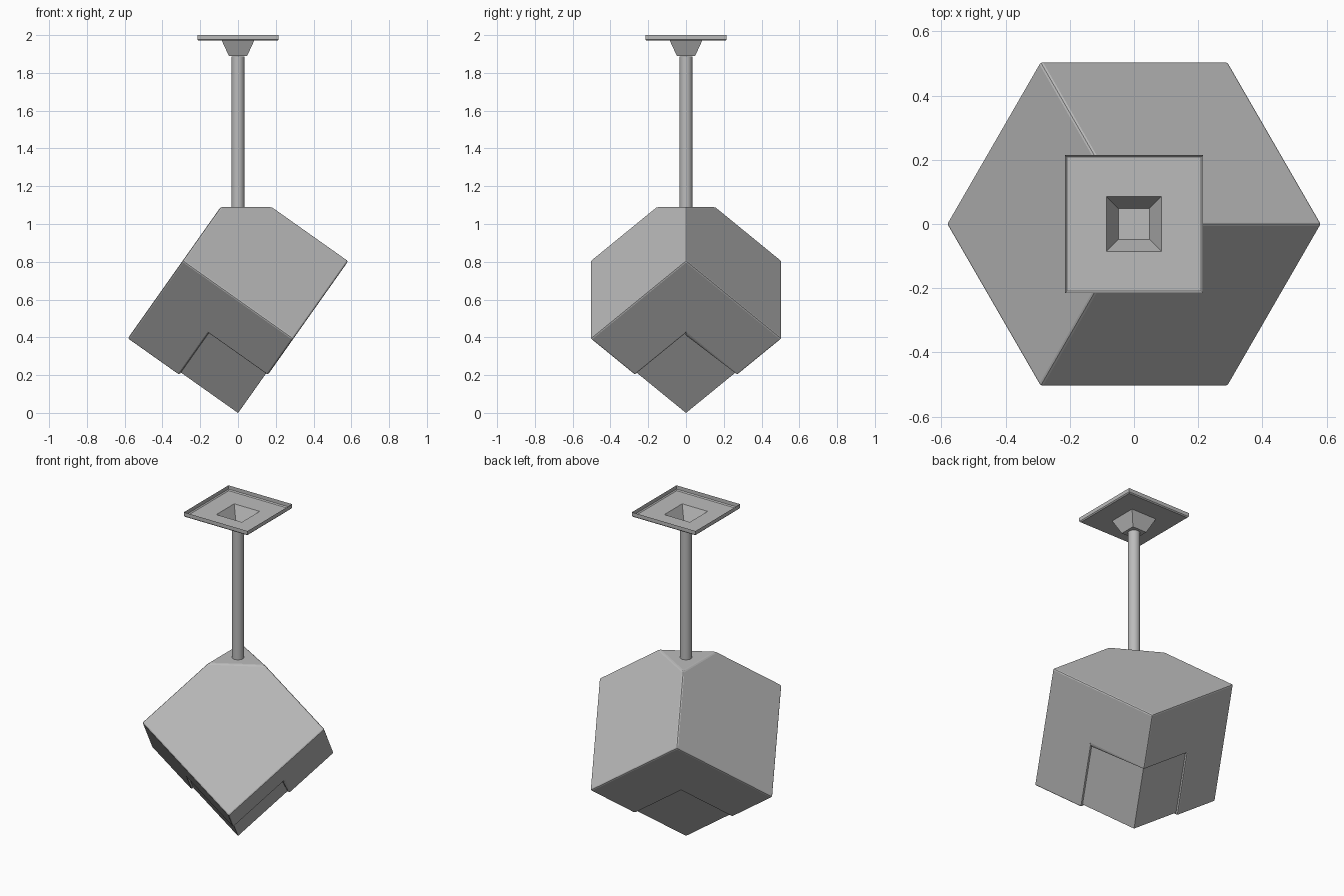
import bpy
import bmesh
from math import cos, sin, radians, sqrt
from mathutils import Matrix, Vector

if "Cube" in bpy.data.objects:
    bpy.data.objects.remove(bpy.data.objects["Cube"])

SIDE = 0.717       # cube edge length
NOTCH = 0.383      # size of the recessed lower corner
RECESS = 0.012     # depth of the recess
BASE_Z = -0.022    # height of the cube's virtual lowest corner
CUT_Z = 1.09       # flat cut across the top corner
ROD_R = 0.034

grey = bpy.data.materials.new("mid_grey")
grey.use_nodes = True
grey.diffuse_color = (0.5, 0.5, 0.5, 1)
grey.node_tree.nodes["Principled BSDF"].inputs["Base Color"].default_value = grey.diffuse_color

# Frame whose three axes are the cube edges rising from the lowest corner
axes = [Vector((cos(radians(t)) * sqrt(2 / 3), sin(radians(t)) * sqrt(2 / 3), 1 / sqrt(3)))
        for t in (180, 300, 60)]
tilt = Matrix.Translation((0, 0, BASE_Z)) @ Matrix(axes).transposed().to_4x4()


def make_object(name, bm):
    bmesh.ops.recalc_face_normals(bm, faces=bm.faces)
    mesh = bpy.data.meshes.new(name)
    bm.to_mesh(mesh)
    bm.free()
    mesh.materials.append(grey)
    obj = bpy.data.objects.new(name, mesh)
    bpy.context.collection.objects.link(obj)
    return obj


def tilted_cube(low, high):
    bm = bmesh.new()
    bmesh.ops.create_cube(bm, size=high - low)
    mid = (low + high) / 2
    bmesh.ops.transform(bm, matrix=tilt @ Matrix.Translation((mid, mid, mid)), verts=bm.verts)
    return bm


def bevel(obj, width):
    mod = obj.modifiers.new("soft_edges", "BEVEL")
    mod.width = width
    mod.segments = 2
    mod.limit_method = 'ANGLE'


# Lamp body: cube on its corner, top corner sliced flat
bm = tilted_cube(0, SIDE)
cut = bmesh.ops.bisect_plane(bm, geom=bm.verts[:] + bm.edges[:] + bm.faces[:],
                             plane_co=(0, 0, CUT_Z), plane_no=(0, 0, 1), clear_outer=True)
rim = [e for e in cut["geom_cut"] if isinstance(e, bmesh.types.BMEdge)]
bmesh.ops.contextual_create(bm, geom=rim)
body = make_object("lamp_body", bm)

# Lower corner removed from the body
cutter = make_object("corner_cutter", tilted_cube(-0.2, NOTCH))
cutter.hide_render = True
cutter.hide_viewport = True
cutter.display_type = 'WIRE'
mod = body.modifiers.new("corner_notch", "BOOLEAN")
mod.operation = 'DIFFERENCE'
mod.solver = 'EXACT'
mod.object = cutter
bevel(body, 0.009)

# Slightly recessed corner block
block = make_object("lower_corner", tilted_cube(RECESS, NOTCH + 0.02))
bevel(block, 0.002)

# Hanging rod
bpy.ops.mesh.primitive_cylinder_add(vertices=32, radius=ROD_R, depth=0.81, location=(0, 0, 1.483))
rod = bpy.context.object
rod.name = "rod"
rod.data.materials.append(grey)
bpy.ops.object.shade_smooth_by_angle()

# Open square ceiling tray with a funnel: square rings lofted upward
bm = bmesh.new()
rings = []
for half, z in [(0.048, 1.889), (0.086, 1.971), (0.209, 1.971), (0.215, 1.977), (0.215, 2.0)]:
    rings.append([bm.verts.new((sx * half, sy * half, z))
                  for sx, sy in ((-1, -1), (1, -1), (1, 1), (-1, 1))])
bm.faces.new(rings[0])
for lower, upper in zip(rings, rings[1:]):
    for i in range(4):
        j = (i + 1) % 4
        bm.faces.new((lower[i], lower[j], upper[j], upper[i]))
make_object("ceiling_tray", bm)
